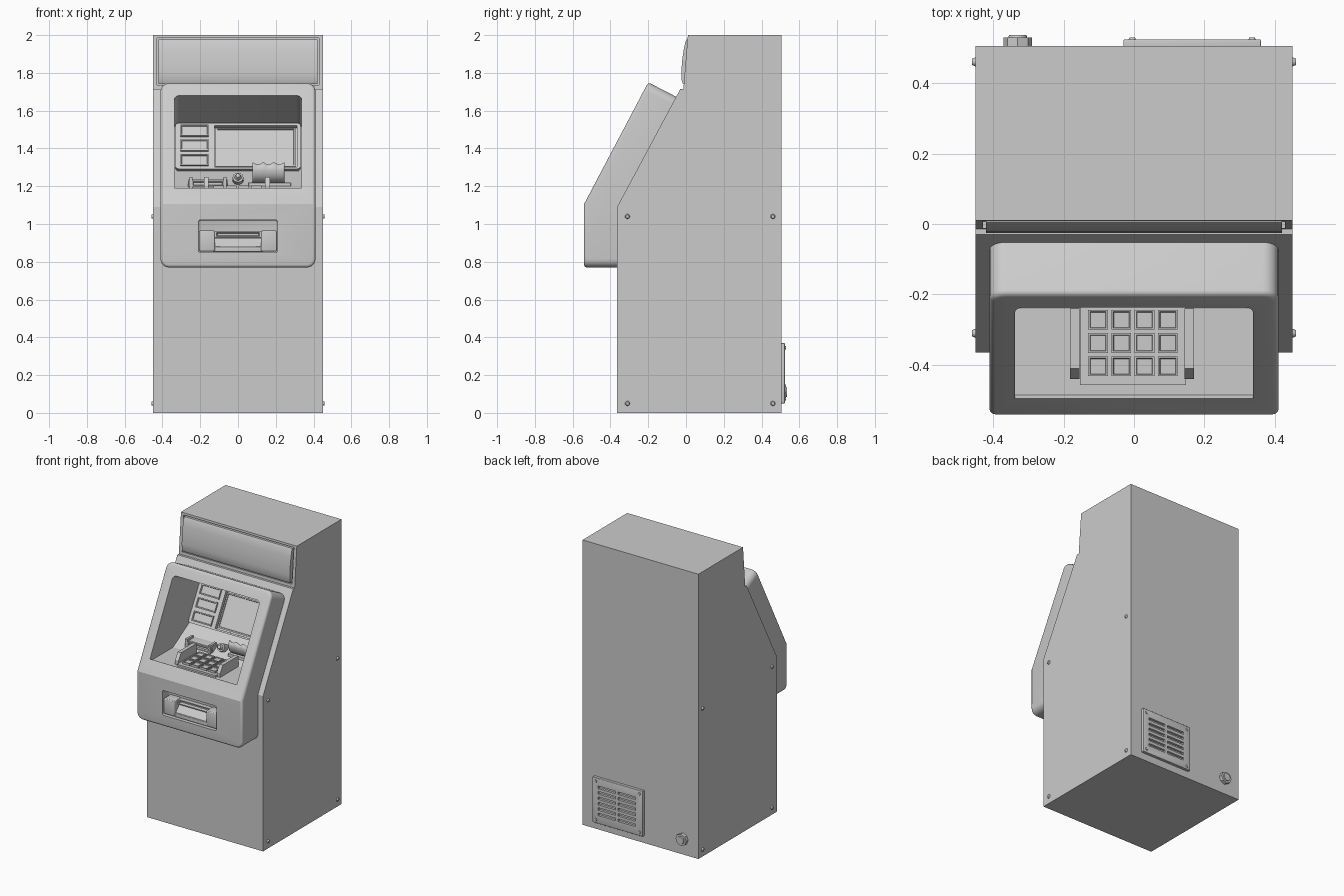
import bpy, bmesh, math
from mathutils import Matrix, Vector

if "Cube" in bpy.data.objects:
    bpy.data.objects.remove(bpy.data.objects["Cube"])


def finish(name, bm, mat=None):
    if mat is not None:
        bm.transform(mat)
    bmesh.ops.recalc_face_normals(bm, faces=bm.faces)
    me = bpy.data.meshes.new(name)
    bm.to_mesh(me)
    bm.free()
    ob = bpy.data.objects.new(name, me)
    bpy.context.collection.objects.link(ob)
    return ob


def prism_bm(pts, x0, x1):
    """Extrude a (y, z) profile along x."""
    bm = bmesh.new()
    a = [bm.verts.new((x0, y, z)) for y, z in pts]
    b = [bm.verts.new((x1, y, z)) for y, z in pts]
    bm.faces.new(a)
    bm.faces.new(b[::-1])
    n = len(pts)
    for i in range(n):
        bm.faces.new((a[i], b[i], b[(i + 1) % n], a[(i + 1) % n]))
    bmesh.ops.recalc_face_normals(bm, faces=bm.faces)
    return bm


def prism(name, pts, x0, x1):
    return finish(name, prism_bm(pts, x0, x1))


def box(name, x, y, z, mat=None, bevel=0, inset=None, face=(0, -1, 0)):
    """Box from ranges; inset=(border, depth) sinks the face pointing along 'face'."""
    bm = prism_bm([(y[0], z[0]), (y[1], z[0]), (y[1], z[1]), (y[0], z[1])], *x)
    if inset:
        f = next(f for f in bm.faces if f.normal.dot(Vector(face)) > 0.9)
        bmesh.ops.inset_region(bm, faces=[f], thickness=inset[0])
        bmesh.ops.inset_region(bm, faces=[f], thickness=abs(inset[1]) * 0.5, depth=inset[1])
    if bevel:
        bmesh.ops.bevel(bm, geom=bm.edges[:], offset=bevel, segments=3, profile=0.5, affect='EDGES')
    return finish(name, bm, mat)


def bevel_edges(bm, test, width, seg):
    bmesh.ops.bevel(bm, geom=[e for e in bm.edges if test(e)], offset=width,
                    segments=seg, profile=0.5, affect='EDGES')
    bmesh.ops.recalc_face_normals(bm, faces=bm.faces)


def cylinder(name, centre, r, depth, axis, sides=12, r2=None):
    bm = bmesh.new()
    bmesh.ops.create_cone(bm, cap_ends=True, segments=sides, radius1=r,
                          radius2=r if r2 is None else r2, depth=depth)
    rot = Vector((0, 0, 1)).rotation_difference(Vector(axis)).to_matrix().to_4x4()
    return finish(name, bm, Matrix.Translation(centre) @ rot)


def cut(target, cutter):
    m = target.modifiers.new("cut", 'BOOLEAN')
    m.operation, m.solver, m.object = 'DIFFERENCE', 'EXACT', cutter
    bpy.context.view_layer.objects.active = target
    bpy.ops.object.modifier_apply(modifier=m.name)


def drop(ob):
    bpy.data.objects.remove(ob, do_unlink=True)


# Cabinet
body = prism("cabinet", [(0.505, 0), (-0.365, 0), (-0.365, 1.09), (-0.03, 1.715),
                         (-0.014, 1.715), (0.01, 2), (0.505, 2)], -0.45, 0.45)

# Projecting fascia: rounded depth corners, then a soft front rim
bm = prism_bm([(-0.54, 0.77), (-0.54, 1.105), (-0.20, 1.75), (-0.045, 1.67),
               (-0.36, 1.085), (-0.36, 0.77)], -0.41, 0.41)
bevel_edges(bm, lambda e: abs(e.verts[0].co.x - e.verts[1].co.x) < 1e-4 and
            all(v.co.z < 0.8 or v.co.z > 1.6 for v in e.verts) and
            abs(e.verts[0].co.z - e.verts[1].co.z) < 0.2, 0.045, 6)
bevel_edges(bm, lambda e: sum(f.normal.y < -0.5 for f in e.link_faces) == 1, 0.016, 4)
fascia = finish("fascia", bm)

# User opening, cut through fascia into the cabinet
bm = prism_bm([(-0.62, 1.19), (-0.495, 1.19), (-0.485, 1.175), (-0.24, 1.175), (-0.06, 1.28),
               (0.08, 1.53), (-0.237, 1.68), (-0.34, 1.729)], -0.337, 0.337)
bevel_edges(bm, lambda e: abs(e.verts[0].co.x - e.verts[1].co.x) < 1e-4 and
            all(v.co.z > 1.5 for v in e.verts), 0.025, 4)
opening = finish("opening_cutter", bm)
cut(body, opening)
cut(fascia, opening)
drop(opening)

# Cash tray recess with side blocks and slot
c = box("tray_cutter", (-0.21, 0.21), (-0.6, -0.46), (0.848, 1.022), bevel=0.012)
cut(fascia, c)
drop(c)
for s in (-1, 1):
    box("tray_side_block", sorted((s * 0.122, s * 0.206)), (-0.532, -0.45), (0.855, 0.965), bevel=0.008)
box("tray_floor", (-0.13, 0.13), (-0.525, -0.45), (0.852, 0.88), bevel=0.004)
prism("tray_ramp", [(-0.515, 0.88), (-0.45, 0.88), (-0.45, 0.925), (-0.475, 0.925)], -0.122, 0.122)
box("cash_slot", (-0.122, 0.122), (-0.49, -0.45), (0.928, 0.962), inset=(0.01, -0.015))

# Header sign set in a groove
c = prism("sign_cutter", [(-0.06, 1.735), (0.005, 1.735), (0.022, 1.985), (-0.06, 1.985)], -0.428, 0.428)
cut(body, c)
drop(c)
prism("header_sign", [(0.03, 1.742), (-0.016, 1.742), (-0.023, 1.76), (-0.025, 1.80), (-0.021, 1.86),
                      (-0.013, 1.92), (-0.003, 1.965), (0.004, 1.978), (0.03, 1.978)], -0.42, 0.42)

# Sloped display panel: local z runs up the slope, -y faces the user
slope = Matrix.Translation((0, -0.06, 1.28)) @ Matrix.Rotation(-math.atan2(0.14, 0.25), 4, 'X')
bm = prism_bm([(-0.025, 0), (0.03, 0), (0.03, 0.278), (-0.025, 0.278)], -0.332, 0.332)
bevel_edges(bm, lambda e: abs(e.verts[0].co.y - e.verts[1].co.y) > 0.01, 0.018, 4)
panel = finish("display_panel", bm, slope)
c = box("screen_cutter", (-0.125, 0.312), (-0.1, -0.001), (0.012, 0.262), slope)
cut(panel, c)
drop(c)
box("screen", (-0.118, 0.305), (-0.014, 0.01), (0.02, 0.255), slope, inset=(0.012, -0.006))
for i in range(3):
    z = 0.016 + i * 0.089
    box("side_button", (-0.305, -0.155), (-0.038, 0), (z, z + 0.068), slope, inset=(0.01, -0.006))

# Card reader, receipt printer and centre knob
box("card_reader", (-0.265, -0.055), (-0.205, -0.08), (1.17, 1.235), bevel=0.004)
box("card_slot", (-0.245, -0.075), (-0.215, -0.2), (1.197, 1.228), inset=(0.008, -0.01))
for x in (-0.248, -0.07):
    box("card_slot_end", (x - 0.008, x + 0.008), (-0.22, -0.15), (1.19, 1.25))
box("receipt_printer", (0.055, 0.28), (-0.195, -0.08), (1.17, 1.22), bevel=0.004)
cylinder("knob_collar", (0, -0.165, 1.232), 0.028, 0.06, (0, -0.87, 0.49), 20)
cylinder("knob", (0, -0.198, 1.25), 0.02, 0.03, (0, -0.87, 0.49), 20, 0.012)

# Curled receipt with a ragged top edge
bm = bmesh.new()
rows = []
path = [(-0.13, 1.21), (-0.165, 1.217), (-0.192, 1.232), (-0.21, 1.255), (-0.217, 1.285), (-0.212, 1.32)]
for j, (y, z) in enumerate(path):
    rows.append([bm.verts.new((0.078 + 0.168 * i / 16, y,
                z + (0.006 * math.cos(i * math.pi / 2.67) if j == 5 else 0))) for i in range(17)])
for a, b in zip(rows, rows[1:]):
    for i in range(16):
        bm.faces.new((a[i], a[i + 1], b[i + 1], b[i]))
receipt = finish("receipt", bm)
receipt.modifiers.new("thickness", 'SOLIDIFY').thickness = 0.003

# Keypad with keys and hand guards
box("keypad_plate", (-0.153, 0.147), (-0.457, -0.235), (1.165, 1.188))
for ix in range(4):
    for iy in range(3):
        x, y = -0.102 + 0.066 * ix, -0.404 + 0.066 * iy
        box("key", (x - 0.028, x + 0.028), (y - 0.028, y + 0.028), (1.18, 1.203),
            inset=(0.007, -0.005), face=(0, 0, 1))
for x in (-0.181, 0.144):
    prism("keypad_guard", [(-0.44, 1.17), (-0.44, 1.205), (-0.41, 1.25), (-0.24, 1.25), (-0.24, 1.17)],
          x, x + 0.026)

# Rear vent plate with louvre slots and screws
vent = box("vent_plate", (-0.03, 0.36), (0.495, 0.524), (0.05, 0.37), bevel=0.004)
for col in (0.025, 0.18):
    for i in range(6):
        z = 0.107 + i * 0.038
        c = box("slot_cutter", (col, col + 0.135), (0.508, 0.6), (z, z + 0.018))
        cut(vent, c)
        drop(c)
for x in (-0.005, 0.335):
    for z in (0.075, 0.345):
        cylinder("vent_screw", (x, 0.524, z), 0.012, 0.01, (0, 1, 0), 12, 0.008)

# Cable gland
cylinder("cable_gland", (-0.33, 0.514, 0.11), 0.041, 0.03, (0, 1, 0), 8)
cylinder("cable_gland_ring", (-0.33, 0.525, 0.11), 0.03, 0.022, (0, 1, 0), 20, 0.025)

# Side screws
for s in (-1, 1):
    for y in (-0.31, 0.46):
        for z in (0.05, 1.04):
            cylinder("side_screw", (s * 0.453, y, z), 0.014, 0.012, (s, 0, 0), 14, 0.009)

bpy.ops.object.select_all(action='SELECT')
bpy.context.view_layer.objects.active = body
bpy.ops.object.shade_smooth_by_angle(angle=math.radians(25))
